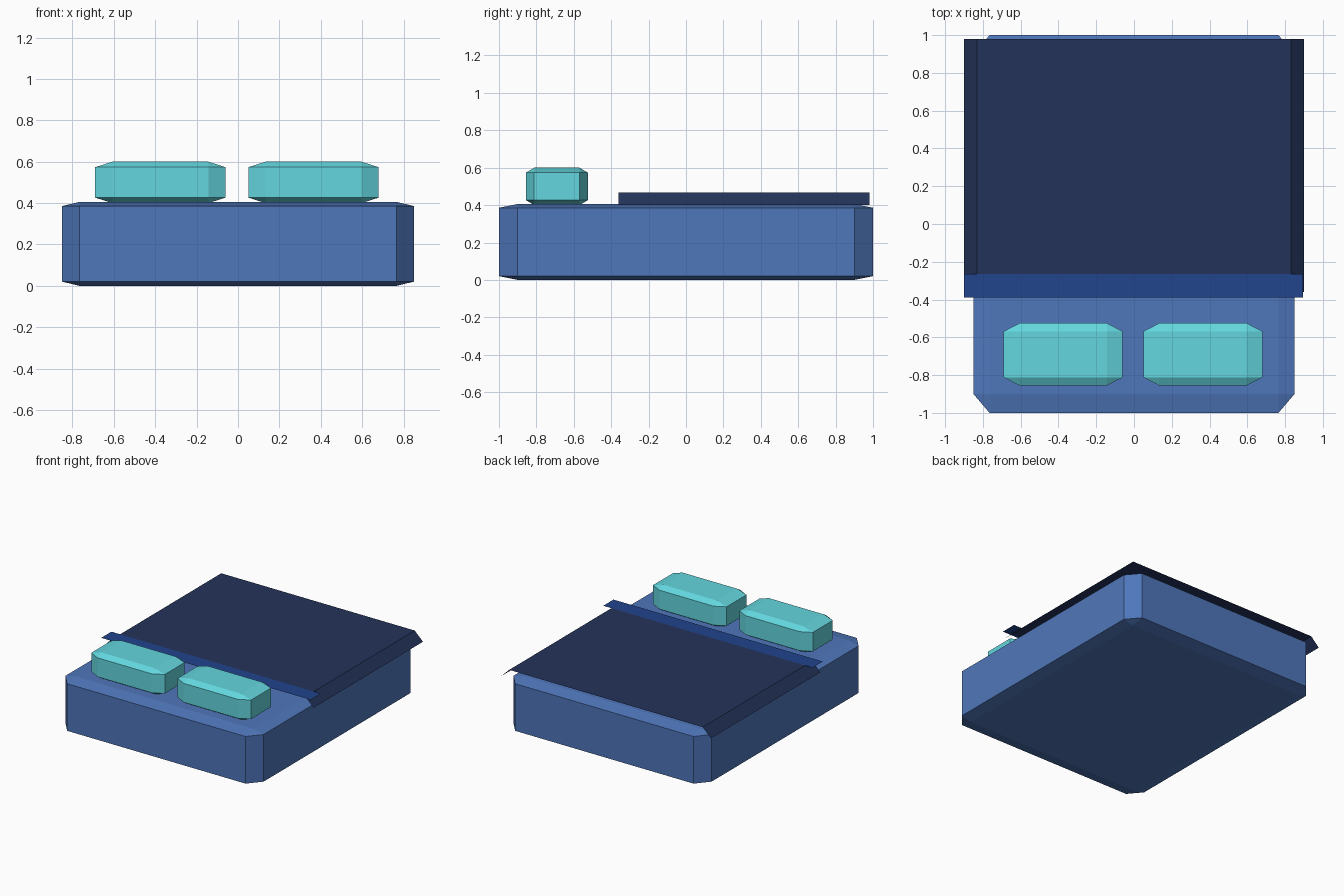
import bpy, bmesh

if "Cube" in bpy.data.objects:
    bpy.data.objects.remove(bpy.data.objects["Cube"])


def material(name, rgb):
    # sRGB 0-255 to linear
    m = bpy.data.materials.new(name)
    m.diffuse_color = [(c / 255) ** 2.2 for c in rgb] + [1.0]
    m.use_nodes = True
    m.node_tree.nodes["Principled BSDF"].inputs["Base Color"].default_value = m.diffuse_color
    return m


def finish(name, bm, mat):
    me = bpy.data.meshes.new(name)
    bm.to_mesh(me)
    bm.free()
    me.materials.append(mat)
    ob = bpy.data.objects.new(name, me)
    bpy.context.collection.objects.link(ob)
    return ob


def chamfered_block(name, center, size, ratio, mat):
    # unit cube bevelled first, then stretched, so chamfers scale per axis
    bm = bmesh.new()
    bmesh.ops.create_cube(bm, size=1)
    bmesh.ops.bevel(bm, geom=bm.edges[:], offset=ratio, segments=1,
                    affect='EDGES', profile=0.5)
    bmesh.ops.scale(bm, vec=size, verts=bm.verts)
    bmesh.ops.translate(bm, vec=center, verts=bm.verts)
    return finish(name, bm, mat)


def sheet(name, profile, y0, y1, mat):
    # open x-z profile swept along y
    bm = bmesh.new()
    rows = [[bm.verts.new((x, y, z)) for x, z in profile] for y in (y0, y1)]
    for i in range(len(profile) - 1):
        bm.faces.new((rows[0][i], rows[0][i + 1], rows[1][i + 1], rows[1][i]))
    return finish(name, bm, mat)


mattress_mat = material("mattress_blue", (80, 118, 185))
pillow_mat = material("pillow_teal", (99, 213, 221))
blanket_mat = material("blanket_navy", (40, 54, 90))
fold_mat = material("fold_blue", (38, 70, 140))

# mattress
chamfered_block("mattress", (0, 0, 0.203), (1.70, 2.0, 0.406), 0.05, mattress_mat)

# pillows
for side, x in (("left", -0.375), ("right", 0.365)):
    chamfered_block(side + "_pillow", (x, -0.69, 0.50), (0.63, 0.33, 0.20), 0.132, pillow_mat)

# blanket with sloping side flaps, and its turned-down fold
sheet("blanket", [(-0.90, 0.40), (-0.83, 0.468), (0.83, 0.468), (0.90, 0.40)],
      -0.36, 0.98, blanket_mat)
sheet("blanket_fold", [(-0.90, 0.472), (0.895, 0.472)], -0.39, -0.265, fold_mat)
